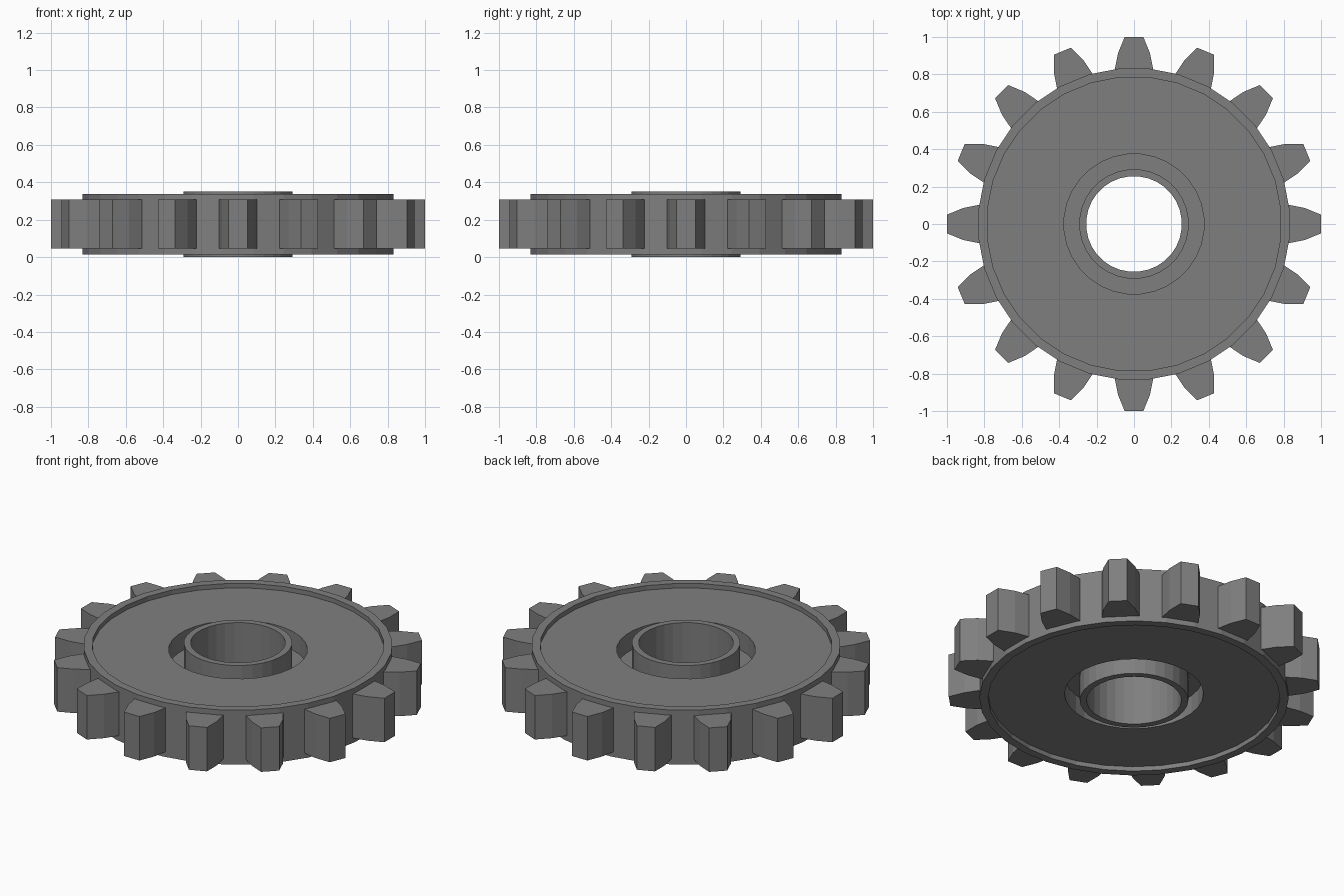
import bpy, bmesh
from math import sin, cos, pi

if "Cube" in bpy.data.objects:
    bpy.data.objects.remove(bpy.data.objects["Cube"])

MID = 0.176     # height of the gear's mid plane
SEGS = 32
TEETH = 16

# Dark grey metal
grey = bpy.data.materials.new("dark_grey")
grey.diffuse_color = (0.212, 0.212, 0.212, 1)
grey.use_nodes = True
grey.node_tree.nodes["Principled BSDF"].inputs["Base Color"].default_value = grey.diffuse_color


def finish(bm, name):
    bmesh.ops.recalc_face_normals(bm, faces=bm.faces)
    me = bpy.data.meshes.new(name)
    bm.to_mesh(me)
    bm.free()
    me.materials.append(grey)
    ob = bpy.data.objects.new(name, me)
    bpy.context.collection.objects.link(ob)
    return ob


# Gear body: half profile (radius, height above mid plane), mirrored and spun
half = [(0.256, 0.176), (0.293, 0.176), (0.293, 0.025), (0.375, 0.025),
        (0.375, 0.135), (0.788, 0.135), (0.788, 0.162), (0.835, 0.162)]
profile = half + [(r, -h) for r, h in reversed(half)]
bm = bmesh.new()
rings = []
for i in range(SEGS):
    a = 2 * pi * (i + 0.5) / SEGS   # flats face the teeth and the gaps
    rings.append([bm.verts.new((r * cos(a), r * sin(a), MID + h)) for r, h in profile])
n = len(profile)
for i in range(SEGS):
    p, q = rings[i], rings[(i + 1) % SEGS]
    for j in range(n):
        k = (j + 1) % n
        bm.faces.new((p[j], q[j], q[k], p[k]))
finish(bm, "gear_body")

# Teeth: tapered outline (radius, half width), extruded and repeated around the rim
side = [(0.80, 0.105), (0.835, 0.101), (0.912, 0.086), (1.0, 0.05)]
outline = side + [(r, -w) for r, w in reversed(side)]
bm = bmesh.new()
for t in range(TEETH):
    a = 2 * pi * t / TEETH
    ca, sa = cos(a), sin(a)
    low, high = [[bm.verts.new((r * ca - w * sa, r * sa + w * ca, MID + h))
                  for r, w in outline] for h in (-0.131, 0.131)]
    bm.faces.new(low[::-1])
    bm.faces.new(high)
    for j in range(len(outline)):
        k = (j + 1) % len(outline)
        bm.faces.new((low[j], low[k], high[k], high[j]))
finish(bm, "gear_teeth")
